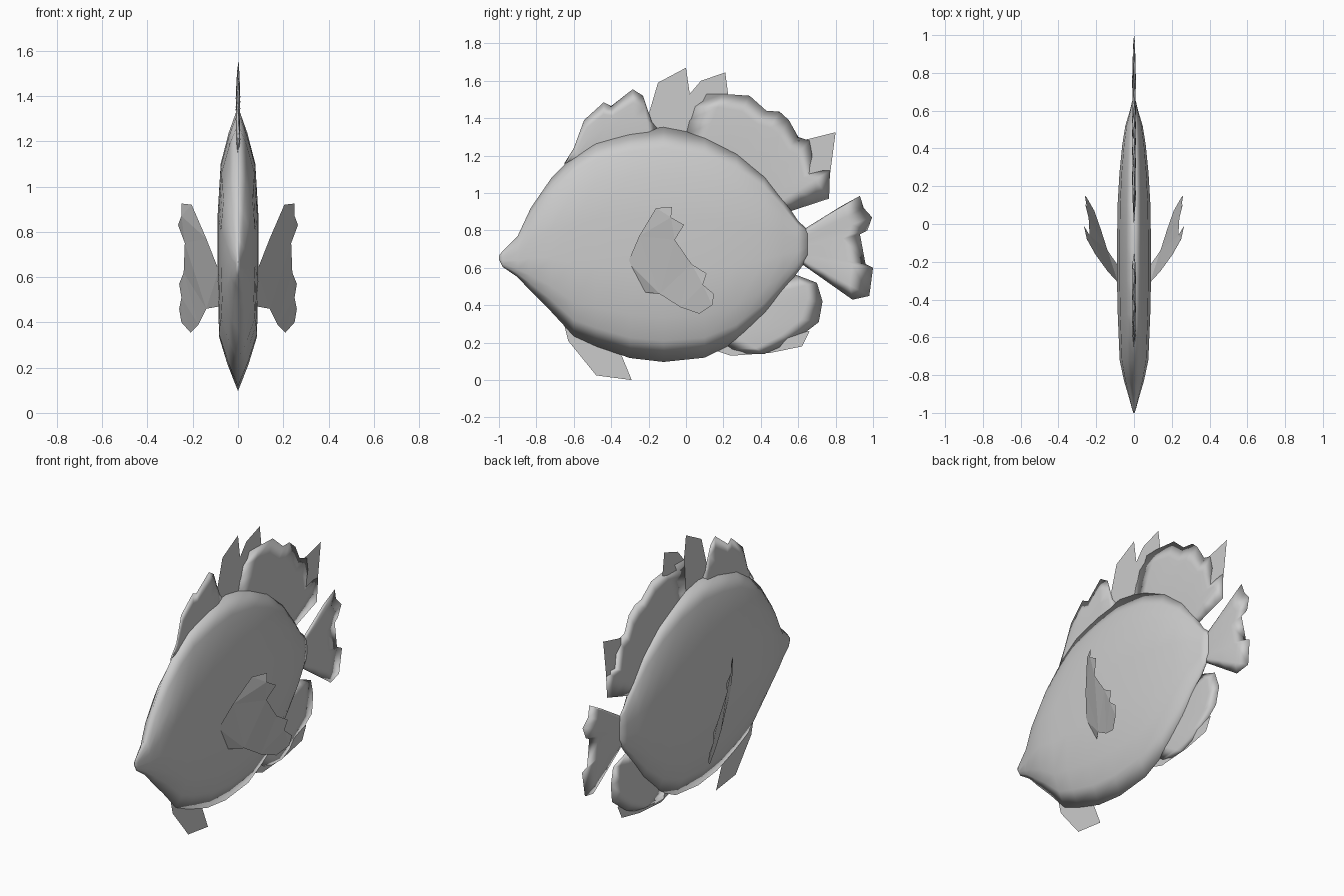
import bpy, bmesh


def make(name, verts, faces, smooth=True):
    me = bpy.data.meshes.new(name)
    me.from_pydata(verts, [], faces)
    bm = bmesh.new()
    bm.from_mesh(me)
    bmesh.ops.recalc_face_normals(bm, faces=bm.faces)
    big = [f for f in bm.faces if len(f.verts) > 4]
    if big:
        bmesh.ops.triangulate(bm, faces=big)
    for f in bm.faces:
        f.smooth = smooth
    bm.to_mesh(me)
    bm.free()
    ob = bpy.data.objects.new(name, me)
    bpy.context.collection.objects.link(ob)
    return ob


def sheet(name, pts):
    """Flat fin lying in the middle plane, points are (y, z)."""
    return make(name, [(0, y, z) for y, z in pts], [range(len(pts))], False)


def ruffled_fin(name, root, tip):
    """Thin two-sided fin swept from a root line to a tip line, softly rippled."""
    n, rows = len(root), (0, 0.35, 0.7, 1)
    thick = (0.006, 0.009, 0.005, 0.0)
    verts, faces = [], []
    for side in (-1, 1):
        base = len(verts)
        for t, w in zip(rows, thick):
            for i, (a, b) in enumerate(zip(root, tip)):
                ripple = (0.003 if i % 2 else -0.003) * t
                x = ripple + side * (w if 0 < i < n - 1 else 0)
                verts.append((x, a[0] + (b[0] - a[0]) * t, a[1] + (b[1] - a[1]) * t))
        for r in range(3):
            for i in range(n - 1):
                k = base + r * n + i
                faces.append((k, k + 1, k + n + 1, k + n))
    ob = make(name, verts, faces)
    bm = bmesh.new()
    bm.from_mesh(ob.data)
    bmesh.ops.remove_doubles(bm, verts=bm.verts, dist=0.0005)
    bmesh.ops.recalc_face_normals(bm, faces=bm.faces)
    bm.to_mesh(ob.data)
    bm.free()
    return ob


# Body: stations of (y, belly z, back z, half width)
stations = [(-1, .645, .665, .003), (-.98, .605, .69, .010), (-.9, .55, .77, .032),
            (-.83, .475, .92, .053), (-.72, .365, 1.08, .076), (-.6, .235, 1.2, .081),
            (-.48, .18, 1.28, .086), (-.3, .118, 1.33, .090), (-.12, .097, 1.352, .090),
            (.1, .12, 1.31, .087), (.27, .205, 1.225, .077), (.42, .345, 1.10, .062),
            (.52, .475, .97, .046), (.6, .58, .85, .022), (.65, .65, .805, .010)]
profile = [(.09, .5), (.19, .93), (.4, 1), (.62, 1), (.8, .85), (.91, .45)]
ring = [(0, 0)] + profile + [(1, 0)] + [(f, -w) for f, w in reversed(profile)]
n = len(ring)
verts = [(w * hw, y, lo + (hi - lo) * f) for y, lo, hi, hw in stations for f, w in ring]
faces = [(s * n + i, s * n + (i + 1) % n, (s + 1) * n + (i + 1) % n, (s + 1) * n + i)
         for s in range(len(stations) - 1) for i in range(n)]
faces += [range(n), range(len(verts) - n, len(verts))]
make("body", verts, faces)

# Dorsal fin: ruffled front and rear, flat spines between
ruffled_fin("dorsal_fin_front",
            [(-.65, 1.13), (-.58, 1.19), (-.5, 1.25), (-.44, 1.27), (-.37, 1.29), (-.28, 1.31), (-.2, 1.32), (-.14, 1.33)],
            [(-.65, 1.16), (-.6, 1.24), (-.545, 1.39), (-.44, 1.485), (-.4, 1.465), (-.285, 1.555), (-.23, 1.52), (-.2, 1.40)])
sheet("dorsal_fin_middle", [(-.24, 1.3), (-.2, 1.42), (-.15, 1.59), (0, 1.67), (.02, 1.53),
                            (.08, 1.6), (.21, 1.645), (.225, 1.53), (.26, 1.2), (0, 1.31)])
ruffled_fin("dorsal_fin_rear",
            [(0, 1.31), (.1, 1.29), (.2, 1.24), (.27, 1.2), (.33, 1.15), (.38, 1.11), (.42, 1.07),
             (.45, 1.04), (.48, 1.0), (.51, .96), (.55, .9)],
            [(.02, 1.53), (.2, 1.53), (.34, 1.52), (.43, 1.44), (.5, 1.435), (.55, 1.39), (.6, 1.3),
             (.66, 1.28), (.69, 1.12), (.77, 1.12), (.765, .97)])
sheet("dorsal_fin_spike", [(.6, 1.28), (.66, 1.29), (.8, 1.325), (.77, 1.1), (.62, 1.1)])

# Tail fin
ruffled_fin("tail_fin",
            [(.62, .8), (.63, .78), (.63, .76), (.63, .74), (.63, .72), (.63, .7), (.63, .68), (.63, .66), (.63, .64), (.62, .62)],
            [(.83, .93), (.93, .985), (.95, .92), (.995, .87), (.97, .8), (.93, .78), (.96, .62), (1.0, .6), (.98, .45), (.89, .43)])

# Anal fin
ruffled_fin("anal_fin",
            [(.2, .2), (.26, .24), (.33, .3), (.39, .36), (.45, .42), (.49, .47), (.53, .54)],
            [(.22, .145), (.42, .14), (.58, .21), (.71, .31), (.73, .42), (.7, .52), (.57, .57)])
sheet("anal_fin_edge", [(.15, .16), (.24, .13), (.45, .145), (.62, .18), (.66, .26), (.55, .3), (.25, .22)])

# Ventral fin
sheet("ventral_fin", [(-.65, .29), (-.63, .21), (-.48, .025), (-.29, 0), (-.36, .17), (-.6, .27)])

# Pectoral fins, mirrored left and right
pectoral = [(.085, -.31, .63), (.14, -.25, .77), (.205, -.16, .92), (.25, -.075, .925), (.25, -.08, .87),
            (.265, -.01, .83), (.235, -.06, .75), (.24, .03, .62), (.26, .11, .57), (.25, .09, .51),
            (.26, .15, .46), (.25, .14, .40), (.21, .07, .355), (.175, -.03, .39), (.14, -.14, .46), (.085, -.22, .47)]
for side, label in ((-1, "left"), (1, "right")):
    make("pectoral_fin_" + label, [(side * x, y, z) for x, y, z in pectoral], [range(len(pectoral))], False)
